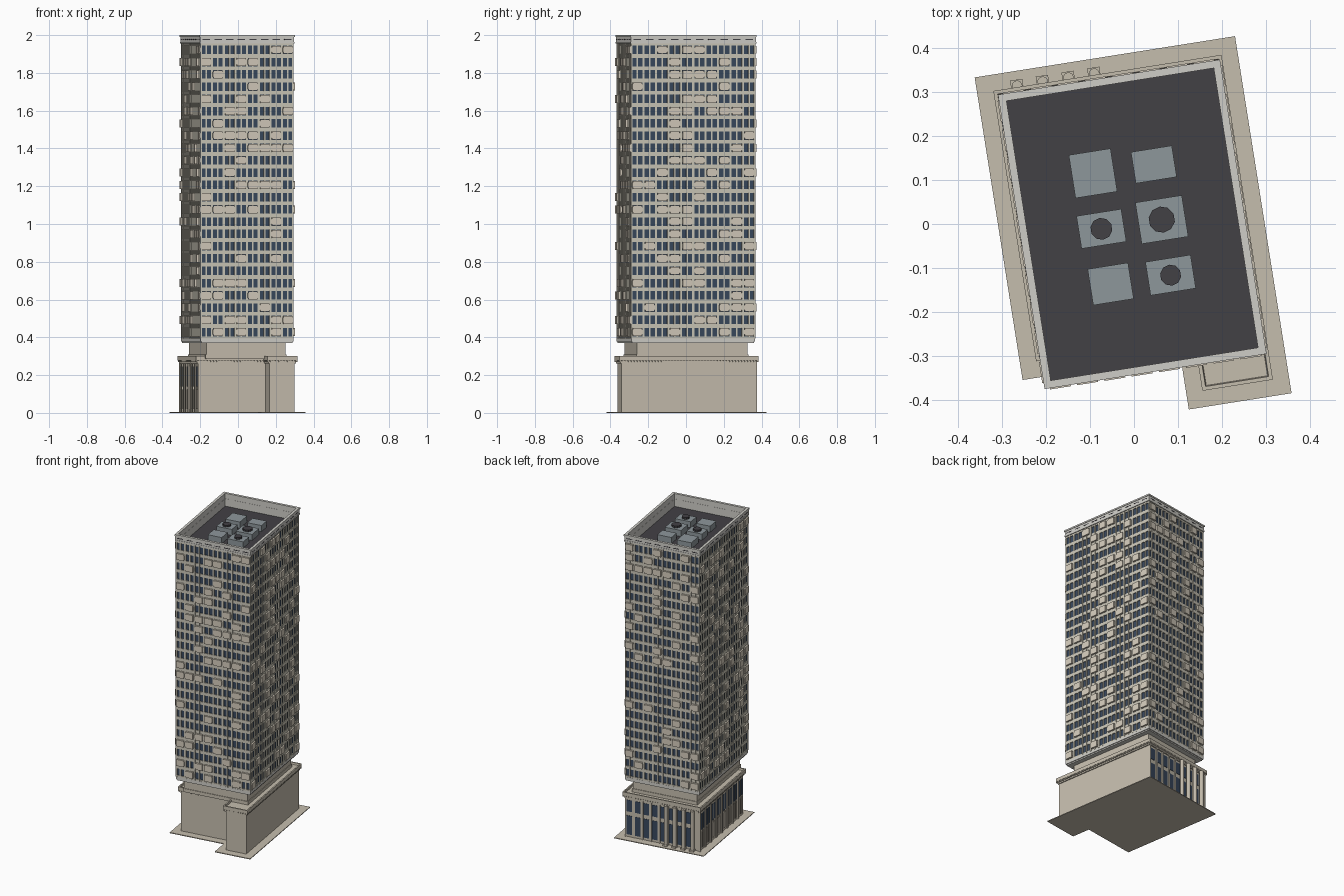
import bpy, bmesh, math, random
from mathutils import Matrix

if "Cube" in bpy.data.objects:
    bpy.data.objects.remove(bpy.data.objects["Cube"])

random.seed(7)
ROT = math.radians(9)          # whole building is turned on its plot
CU, HU, HV = -0.004, 0.25, 0.333   # tower centre and half sizes
Z0, FLOORS, PITCH = 0.395, 24, 0.065

def mat(name, r, g, b):
    m = bpy.data.materials.new(name)
    m.diffuse_color = (r, g, b, 1)
    m.use_nodes = True
    m.node_tree.nodes["Principled BSDF"].inputs["Base Color"].default_value = m.diffuse_color
    return m

STONE = mat("stone", 0.56, 0.51, 0.42)
FRAME = mat("frame", 0.60, 0.57, 0.48)
PANEL = mat("panel", 0.66, 0.60, 0.50)
CROWN = mat("crown", 0.62, 0.61, 0.57)
GLASS = mat("glass", 0.04, 0.065, 0.11)
DARK = mat("dark", 0.055, 0.052, 0.06)
METAL = mat("metal", 0.27, 0.31, 0.33)
INFILL = mat("infill", 0.32, 0.29, 0.24)

def finish(name, bm, material):
    bmesh.ops.recalc_face_normals(bm, faces=bm.faces)
    me = bpy.data.meshes.new(name)
    bm.to_mesh(me)
    bm.free()
    ob = bpy.data.objects.new(name, me)
    ob.rotation_euler.z = ROT
    me.materials.append(material)
    bpy.context.collection.objects.link(ob)
    return ob

def boxes(name, items, material):
    """One object from many (x0, x1, y0, y1, z0, z1) boxes."""
    bm = bmesh.new()
    for x0, x1, y0, y1, z0, z1 in items:
        m = Matrix.Translation(((x0 + x1) / 2, (y0 + y1) / 2, (z0 + z1) / 2)) @ \
            Matrix.Diagonal((abs(x1 - x0), abs(y1 - y0), z1 - z0, 1))
        bmesh.ops.create_cube(bm, size=1, matrix=m)
    return finish(name, bm, material)

def cylinders(name, items, sides, material):
    bm = bmesh.new()
    for x, y, r, z0, z1 in items:
        bmesh.ops.create_cone(bm, cap_ends=True, segments=sides, radius1=r, radius2=r,
                              depth=z1 - z0, matrix=Matrix.Translation((x, y, (z0 + z1) / 2)))
    return finish(name, bm, material)

def podium_outline(o):
    l, r, b, f, w, k = -0.255 - o, 0.243 + o, 0.335 + o, -0.26 - o, 0.107 - o, -0.385 - o
    return [(l, b), (l, f), (w, f), (w, k), (r, k), (r, b)]

def prism(name, o, z0, z1, material, rim=0, sink=0):
    bm = bmesh.new()
    face = bm.faces.new([bm.verts.new((x, y, z0)) for x, y in podium_outline(o)])
    ext = bmesh.ops.extrude_face_region(bm, geom=[face])["geom"]
    for v in ext:
        if isinstance(v, bmesh.types.BMVert):
            v.co.z = z1
    if rim:
        top = [f for f in ext if isinstance(f, bmesh.types.BMFace)]
        bmesh.ops.recalc_face_normals(bm, faces=bm.faces)
        bmesh.ops.inset_region(bm, faces=top, thickness=rim)
        bmesh.ops.inset_region(bm, faces=top, thickness=0.003)
        for v in top[0].verts:
            v.co.z -= sink
    return finish(name, bm, material)

def on_face(side, t0, t1, d0, d1, z0, z1):
    """Box on a tower side: t along the wall, d outward from the wall plane."""
    if side in "fb":
        s = -1 if side == "f" else 1
        return (CU + t0, CU + t1, s * (HV + d0), s * (HV + d1), z0, z1)
    s = -1 if side == "l" else 1
    return (CU + s * (HU + d0), CU + s * (HU + d1), t0, t1, z0, z1)

def ring(d0, d1, z0, z1):
    return [on_face(s, -HU - d1, HU + d1, d0, d1, z0, z1) for s in "fb"] + \
           [on_face(s, -HV - d0, HV + d0, d0, d1, z0, z1) for s in "lr"]

def slab(d, z0, z1):
    return (CU - HU - d, CU + HU + d, -HV - d, HV + d, z0, z1)

# plot, podium body and cornice
prism("ground_plate", 0.05, 0, 0.005, STONE)
prism("podium_body", 0, 0.005, 0.285, STONE)
prism("podium_lower_moulding", 0.006, 0.262, 0.274, STONE)
prism("podium_cornice", 0.013, 0.278, 0.3, STONE, 0.012, 0.012)
dentils = []
pts = podium_outline(0.008)
for (ax, ay), (bx, by) in zip(pts, pts[1:] + pts[:1]):
    n = max(2, round(math.hypot(bx - ax, by - ay) / 0.016))
    for i in range(n + 1):
        x, y = ax + (bx - ax) * i / n, ay + (by - ay) * i / n
        dentils.append((x - 0.004, x + 0.004, y - 0.004, y + 0.004, 0.27, 0.28))
boxes("cornice_dentils", dentils, STONE)

# podium windows on the back and left street fronts
glass, infill, trim = [], [], []
for i in range(8):
    u = -0.184 + 0.057 * i
    glass.append((u - 0.018, u + 0.018, 0.33, 0.337, 0.02, 0.145))
    glass.append((u - 0.018, u + 0.018, 0.33, 0.337, 0.172, 0.248))
    trim.append((u + 0.021, u + 0.027, 0.33, 0.341, 0.005, 0.262))
for i in range(8):
    v = -0.222 + 0.0743 * i
    glass.append((-0.257, -0.25, v - 0.024, v + 0.024, 0.14, 0.245))
    infill.append((-0.257, -0.25, v - 0.024, v + 0.024, 0.02, 0.125))
    trim.append((-0.262, -0.25, v + 0.031, v + 0.043, 0.005, 0.262))
    trim.append((-0.259, -0.25, v - 0.002, v + 0.002, 0.02, 0.245))
boxes("podium_windows", glass, GLASS)
boxes("podium_infill_panels", infill, INFILL)
boxes("podium_pilasters", trim, STONE)
cols = [(-0.213 + 0.059 * i, 0.351) for i in range(4)]
cylinders("entrance_columns", [(x, y, 0.012, 0.005, 0.27) for x, y in cols], 16, STONE)
boxes("column_bases", [(x - 0.014, x + 0.014, y - 0.014, y + 0.014, 0.005, 0.015)
                       for x, y in cols], STONE)

# recessed neck and transfer slab
boxes("neck", [slab(-0.037, 0.285, 0.372)], STONE)
boxes("neck_base_strip", [slab(-0.033, 0.288, 0.31)], STONE)
boxes("transfer_slab", [slab(-0.006, 0.37, 0.378), slab(-0.001, 0.378, Z0)], CROWN)

# glazed core and roof deck
TOP = Z0 + FLOORS * PITCH
boxes("glass_core", [slab(-0.007, Z0, 1.91)] + ring(-0.010, -0.007, 1.91, TOP), GLASS)
boxes("roof_deck", [slab(-0.0105, 1.90, 1.915)], DARK)
boxes("parapet_lining", ring(-0.012, -0.010, 1.91, TOP), CROWN)

# facade grid: spandrels, mullions, corner posts, projecting window panels
spandrels, mullions, panels = [], [], []
for k in range(FLOORS + 1):
    z = Z0 + k * PITCH
    spandrels += ring(-0.008, -0.002, max(Z0, z - 0.01), min(TOP, z + 0.01))
for side, half, bays, chance in (("f", HU, 8, 0.24), ("b", HU, 8, 0.24),
                                 ("l", HV, 10, 0.27), ("r", HV, 10, 0.27)):
    w = 2 * half / bays
    for i in range(bays * 2 + 1):
        t = -half + i * w / 2
        h = 0.0055 if i % 2 == 0 else 0.004
        lo, hi = max(t - h, -half), min(t + h, half)
        mullions.append(on_face(side, lo, hi, -0.008, 0, Z0, TOP))
    for k in range(FLOORS):
        for i in range(bays):
            if random.random() < chance:
                t, z = -half + (i + 0.5) * w, Z0 + (k + 0.5) * PITCH
                panels.append(on_face(side, t - 0.024, t + 0.024, -0.006, 0.008, z - 0.021, z + 0.021))
                panels.append(on_face(side, t - 0.028, t + 0.028, -0.006, 0.005, z - 0.013, z + 0.013))
boxes("spandrels", spandrels, FRAME)
boxes("mullions", mullions, FRAME)
boxes("projecting_panels", panels, PANEL)

# crown with slot vents
boxes("crown_bands", ring(-0.012, 0.004, TOP, TOP + 0.009) + ring(-0.011, 0.002, TOP + 0.009, 1.99)
      + ring(-0.012, 0.005, 1.99, 2.0), CROWN)
slots = []
for side, half, n in (("f", HU, 8), ("b", HU, 8), ("l", HV, 10), ("r", HV, 10)):
    for i in range(n):
        t = -half + (i + 0.5) * 2 * half / n
        slots.append(on_face(side, t - 0.02, t + 0.02, 0, 0.003, 1.974, 1.979))
boxes("crown_slots", slots, DARK)

# rooftop plant: x, y, width, depth, fan radius (plan positions)
units, fans = [], []
for x, y, w, d, r in ((-0.093, 0.115, 0.096, 0.099, 0), (0.045, 0.135, 0.094, 0.072, 0),
                      (-0.074, -0.011, 0.103, 0.075, 0.025), (0.063, 0.01, 0.107, 0.095, 0.03),
                      (-0.053, -0.136, 0.093, 0.083, 0), (0.083, -0.116, 0.104, 0.077, 0.024)):
    u, v = x * math.cos(ROT) + y * math.sin(ROT), y * math.cos(ROT) - x * math.sin(ROT)
    units.append((u - w / 2, u + w / 2, v - d / 2, v + d / 2, 1.91, 1.955))
    if r:
        fans.append((u, v, r, 1.95, 1.967))
boxes("roof_units", units, METAL)
cylinders("roof_fans", fans, 10, DARK)
